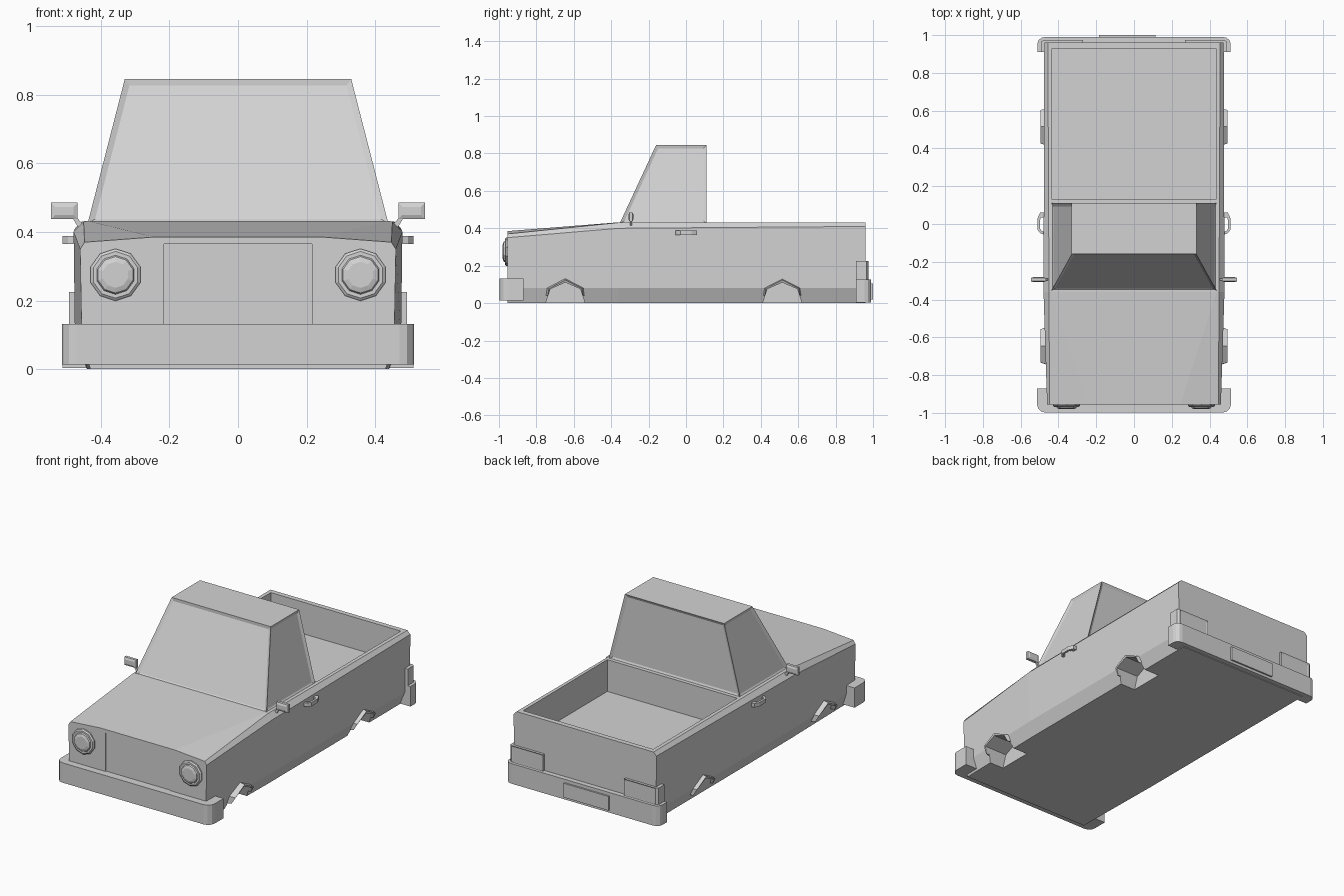
import bpy, bmesh, math
from mathutils import Vector

if "Cube" in bpy.data.objects:
    bpy.data.objects.remove(bpy.data.objects["Cube"])

paint = bpy.data.materials.new("plain_grey")
paint.diffuse_color = (0.65, 0.65, 0.65, 1)
paint.use_nodes = True
paint.node_tree.nodes["Principled BSDF"].inputs["Base Color"].default_value = paint.diffuse_color


def finish(name, bm):
    """Turn a bmesh into a flat shaded object."""
    bmesh.ops.recalc_face_normals(bm, faces=bm.faces)
    me = bpy.data.meshes.new(name)
    bm.to_mesh(me)
    bm.free()
    me.materials.append(paint)
    ob = bpy.data.objects.new(name, me)
    bpy.context.collection.objects.link(ob)
    return ob


def loft(rings, closed=False, caps=True):
    """Skin rings of 3D points; closed also joins the last ring to the first."""
    bm = bmesh.new()
    vs = [[bm.verts.new(p) for p in r] for r in rings]
    n = len(vs[0])
    pairs = list(zip(vs, vs[1:]))
    if closed:
        pairs.append((vs[-1], vs[0]))
    for a, b in pairs:
        for i in range(n):
            j = (i + 1) % n
            bm.faces.new((a[i], a[j], b[j], b[i]))
    if caps and not closed:
        bm.faces.new(vs[0])
        bm.faces.new(vs[-1])
    bmesh.ops.recalc_face_normals(bm, faces=bm.faces)
    return bm


def prism(pts, axis, a, b):
    """Extrude a 2D outline along an axis from a to b."""
    place = {"x": lambda u, v, w: (w, u, v),
             "y": lambda u, v, w: (u, w, v),
             "z": lambda u, v, w: (u, v, w)}[axis]
    return loft([[place(u, v, w) for u, v in pts] for w in (a, b)])


def box(x0, x1, y0, y1, z0, z1):
    return prism([(x0, y0), (x1, y0), (x1, y1), (x0, y1)], "z", z0, z1)


def inset(bm, test, thickness, depth):
    """Inset every face whose normal passes the test."""
    bm.normal_update()
    faces = [f for f in bm.faces if test(f.normal)]
    bmesh.ops.inset_individual(bm, faces=faces, thickness=thickness,
                               depth=depth, use_even_offset=True)


def flip(bm, s):
    """Mirror across the centre line when s is -1."""
    for v in bm.verts:
        v.co.x *= s
    return bm


def cut(ob, bm):
    cutter = finish("cutter", bm)
    cutter.hide_render = True
    mod = ob.modifiers.new("cut", "BOOLEAN")
    mod.operation = "DIFFERENCE"
    mod.solver = "EXACT"
    mod.object = cutter
    bpy.context.view_layer.objects.active = ob
    bpy.ops.object.modifier_apply(modifier="cut")
    bpy.data.objects.remove(cutter)


# Body shell: half sections from nose to tailgate
sections = [
    (-0.955, [(.43, 0), (.455, .08), (.46, .35), (.447, .37), (.245, .385)]),
    (-0.36, [(.44, 0), (.475, .08), (.479, .40), (.45, .43), (.438, .432)]),
    (0.96, [(.44, 0), (.473, .08), (.475, .41), (.456, .43), (.445, .43)]),
]
body = finish("body", loft([[(x, y, z) for x, z in h] +
                            [(-x, y, z) for x, z in reversed(h)]
                            for y, h in sections]))

# Load bed and shallow grille panel
cut(body, box(-.433, .433, .13, .93, .24, .6))
cut(body, box(-.215, .215, -1, -.949, .06, .365))

# Wheel wells
WHEELS = (-0.645, 0.515)
well = [(-.11, -.03), (-.105, 0), (-.08, .075), (0, .11), (.08, .075), (.105, 0), (.11, -.03)]
for yc in WHEELS:
    for s in (1, -1):
        cut(body, flip(prism([(yc + u, v) for u, v in well], "x", .34, .6), s))

# Wheel arch flares: five-sided rims around each well
for yc in WHEELS:
    for s in (1, -1):
        outer = [(-.105, .04), (-.098, .082), (0, .132), (.098, .082), (.105, .04)]
        edge = [(-.094, .04), (-.088, .078), (0, .124), (.088, .078), (.094, .04)]
        inner = [(-.092, .04), (-.08, .075), (0, .11), (.08, .075), (.092, .04)]
        rings = [[(x, yc + u, v) for x, (u, v) in zip((lo, x1, x1, x1, lo), pts)]
                 for x1, lo, pts in ((.46, .445, outer), (.496, .475, edge),
                                     (.492, .472, inner), (.45, .44, inner))]
        strips = [[r[i] for r in rings] for i in range(5)]
        finish("wheel_arch", flip(loft(strips), s))

# Cab with recessed windows on four sides
cab = loft([
    [(-.438, -.355, .425), (.438, -.355, .425), (.438, .11, .425), (-.438, .11, .425)],
    [(-.33, -.16, .845), (.33, -.16, .845), (.33, .11, .845), (-.33, .11, .845)]])
inset(cab, lambda n: abs(n.z) < .8, .017, -.008)
finish("cab", cab)


# Bumpers with rounded wrap-around ends
def bumper(name, half, z0, z1):
    pts = half + [(-x, y) for x, y in reversed(half)]
    finish(name, prism(pts, "z", z0, z1))


bumper("front_bumper", [(.513, -.87), (.513, -.955), (.508, -.975),
                        (.493, -.992), (.47, -.998)], .013, .132)
bumper("rear_bumper", [(.511, .91), (.511, .955), (.506, .972),
                       (.49, .986), (.47, .99)], .004, .125)

# Rear plate, slightly off centre
finish("rear_plate", box(-.185, .115, .985, 1.0, .02, .105))

for s in (1, -1):
    # Headlight: stepped ten-sided lens
    rings = []
    for r, y in ((.076, -.94), (.076, -.962), (.068, -.968), (.057, -.968),
                 (.053, -.975), (.038, -.98)):
        rings.append([(.357 + r * math.cos(math.tau * (i + .5) / 10), y,
                       .275 + r * math.sin(math.tau * (i + .5) / 10))
                      for i in range(10)])
    finish("headlight", flip(loft(rings), s))

    # Tail light wrapping the rear corner
    lamp = prism([(.27, .95), (.27, .975), (.478, .975), (.493, .965),
                  (.493, .91), (.465, .91)], "z", .12, .225)
    inset(lamp, lambda n: n.y > .9, .008, -.004)
    finish("tail_light", flip(lamp, s))

    # Looped door handle
    loop = [(.465, -.06), (.495, -.05), (.511, -.03), (.511, .03), (.497, .06),
            (.465, .06), (.465, .035), (.492, .035), (.498, .02),
            (.498, -.025), (.487, -.038), (.465, -.042)]
    finish("door_handle", flip(prism(loop, "z", .365, .388), s))

    # Side mirror and its bent arm
    mirror = box(.467, .545, -.303, -.286, .437, .485)
    inset(mirror, lambda n: abs(n.y) > .9, .012, .005)
    finish("side_mirror", flip(mirror, s))
    arm = [(.44, .42), (.455, .425), (.472, .445), (.485, .445), (.465, .412), (.45, .40)]
    finish("mirror_arm", flip(prism(arm, "y", -.30, -.288), s))
